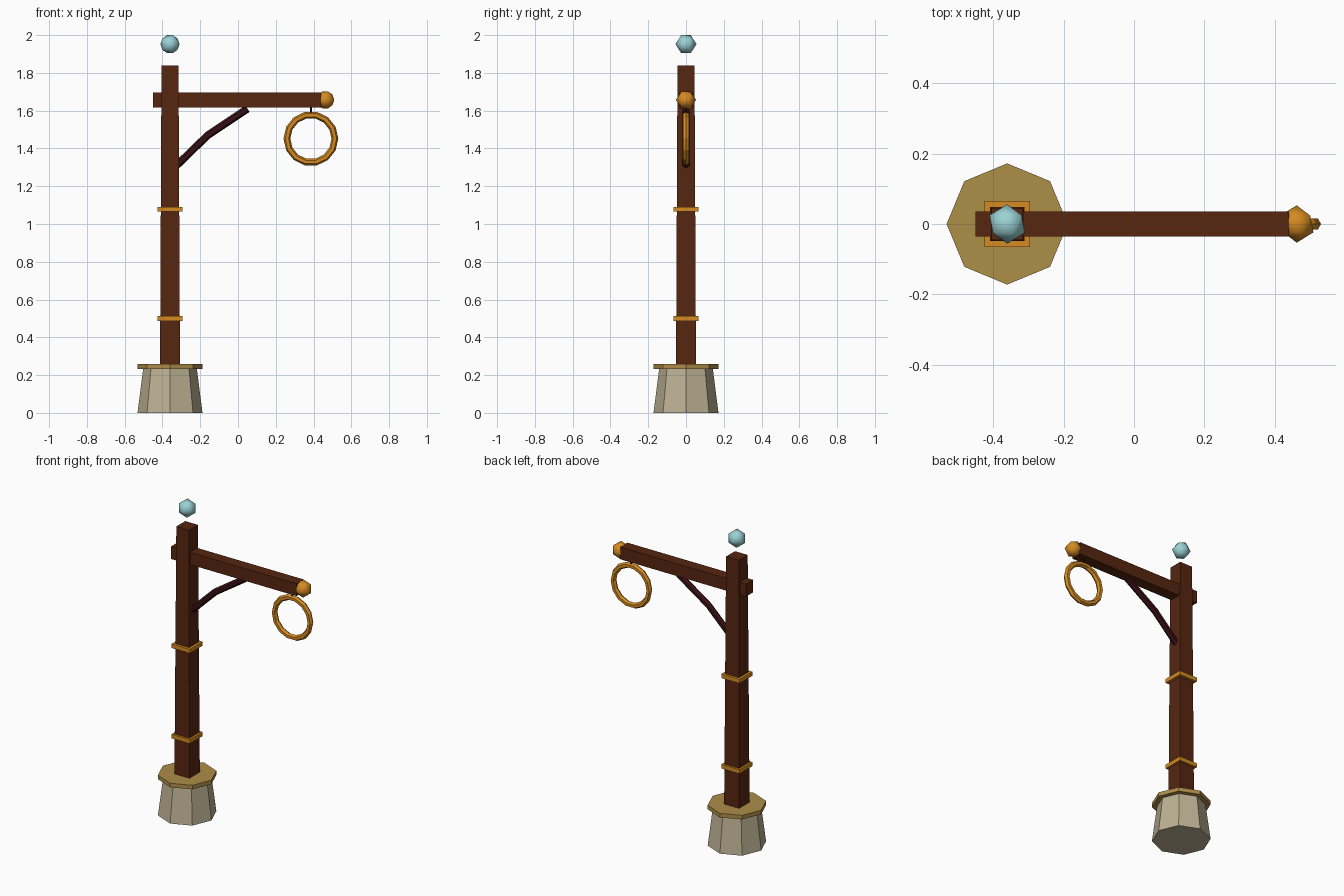
import bpy, bmesh, math
from mathutils import Vector, Matrix

if "Cube" in bpy.data.objects:
    bpy.data.objects.remove(bpy.data.objects["Cube"])


def lin(c):
    return c / 12.92 if c <= 0.04045 else ((c + 0.055) / 1.055) ** 2.4


def material(name, hexa):
    m = bpy.data.materials.new(name)
    m.diffuse_color = [lin(int(hexa[i:i + 2], 16) / 255) for i in (0, 2, 4)] + [1]
    m.use_nodes = True
    m.node_tree.nodes["Principled BSDF"].inputs["Base Color"].default_value = m.diffuse_color
    return m


STONE = material("pale_stone", "BDB193")
TRIM = material("dull_brass", "AE8E48")
WOOD = material("brown_wood", "562610")
DARK = material("dark_wood", "371014")
GOLD = material("gold", "D58B22")
GLASS = material("pale_blue", "9BD2D6")
PX = -0.36  # post axis


def finish(name, bm, mat, smooth=False):
    bmesh.ops.recalc_face_normals(bm, faces=bm.faces)
    me = bpy.data.meshes.new(name)
    bm.to_mesh(me)
    bm.free()
    me.materials.append(mat)
    for p in me.polygons:
        p.use_smooth = smooth
    ob = bpy.data.objects.new(name, me)
    bpy.context.collection.objects.link(ob)
    return ob


def frustum(name, mat, x, z0, z1, r0, r1, sides, turn=0.0):
    bm = bmesh.new()
    m = Matrix.Translation((x, 0, (z0 + z1) / 2)) @ Matrix.Rotation(turn, 4, 'Z')
    bmesh.ops.create_cone(bm, cap_ends=True, segments=sides, radius1=r0,
                          radius2=r1, depth=z1 - z0, matrix=m)
    return finish(name, bm, mat)


def square_post(name, mat, x, z0, z1, w0, w1):
    k = math.sqrt(0.5)
    return frustum(name, mat, x, z0, z1, w0 * k, w1 * k, 4, math.pi / 4)


def box(name, mat, lo, hi):
    bm = bmesh.new()
    lo, hi = Vector(lo), Vector(hi)
    bmesh.ops.create_cube(bm, size=1, matrix=Matrix.Translation((lo + hi) / 2)
                          @ Matrix.Diagonal((*(hi - lo), 1)))
    return finish(name, bm, mat)


def gem(name, mat, loc, r):
    bm = bmesh.new()
    bmesh.ops.create_icosphere(bm, subdivisions=1, radius=r, matrix=Matrix.Translation(loc)
                               @ Matrix.Rotation(math.pi / 2, 4, 'X'))
    return finish(name, bm, mat, True)


def tube(name, mat, pts, r, sides, closed=False):
    """Sweep a round section along points (x, z) in the y = 0 plane."""
    bm = bmesh.new()
    pts = [Vector((x, 0, z)) for x, z in pts]
    n, rings = len(pts), []
    for i, p in enumerate(pts):
        a = pts[i - 1] if closed or i else p
        b = pts[(i + 1) % n] if closed or i < n - 1 else p
        t = (b - a).normalized()
        side = Vector((t.z, 0, -t.x))
        rings.append([bm.verts.new(p + r * (side * math.cos(2 * math.pi * k / sides)
                      + Vector((0, 1, 0)) * math.sin(2 * math.pi * k / sides)))
                      for k in range(sides)])
    for i in range(n if closed else n - 1):
        a, b = rings[i], rings[(i + 1) % n]
        for k in range(sides):
            j = (k + 1) % sides
            bm.faces.new((a[k], a[j], b[j], b[k]))
    if not closed:
        bm.faces.new(rings[0])
        bm.faces.new(rings[-1])
    return finish(name, bm, mat)


# Stone foot and its cap plate
frustum("stone_base", STONE, PX, 0, 0.235, 0.172, 0.142, 8)
frustum("base_plate", TRIM, PX, 0.232, 0.258, 0.172, 0.172, 8)

# Tapered post with two bands
square_post("post", WOOD, PX, 0.24, 1.84, 0.106, 0.09)
for i, z in enumerate((0.5, 1.078)):
    square_post("post_band_%d" % (i + 1), GOLD, PX, z - 0.013, z + 0.013, 0.13, 0.13)

# Cross arm, its end knob and curved brace
box("arm", WOOD, (-0.45, -0.036, 1.617), (0.44, 0.036, 1.696))
gem("arm_knob", GOLD, (0.462, 0, 1.657), 0.053)
tube("brace", DARK, [(-0.335, 1.30), (-0.16, 1.47), (0.05, 1.61)], 0.02, 6)

# Hanging ring and hook
frustum("hook", DARK, 0.386, 1.575, 1.625, 0.006, 0.006, 6)
tube("hanging_ring", GOLD,
     [(0.386 + 0.127 * math.cos(math.tau * k / 14), 1.452 + 0.127 * math.sin(math.tau * k / 14))
      for k in range(14)], 0.018, 6, True)

# Floating finial
gem("finial", GLASS, (PX, 0, 1.952), 0.056)
